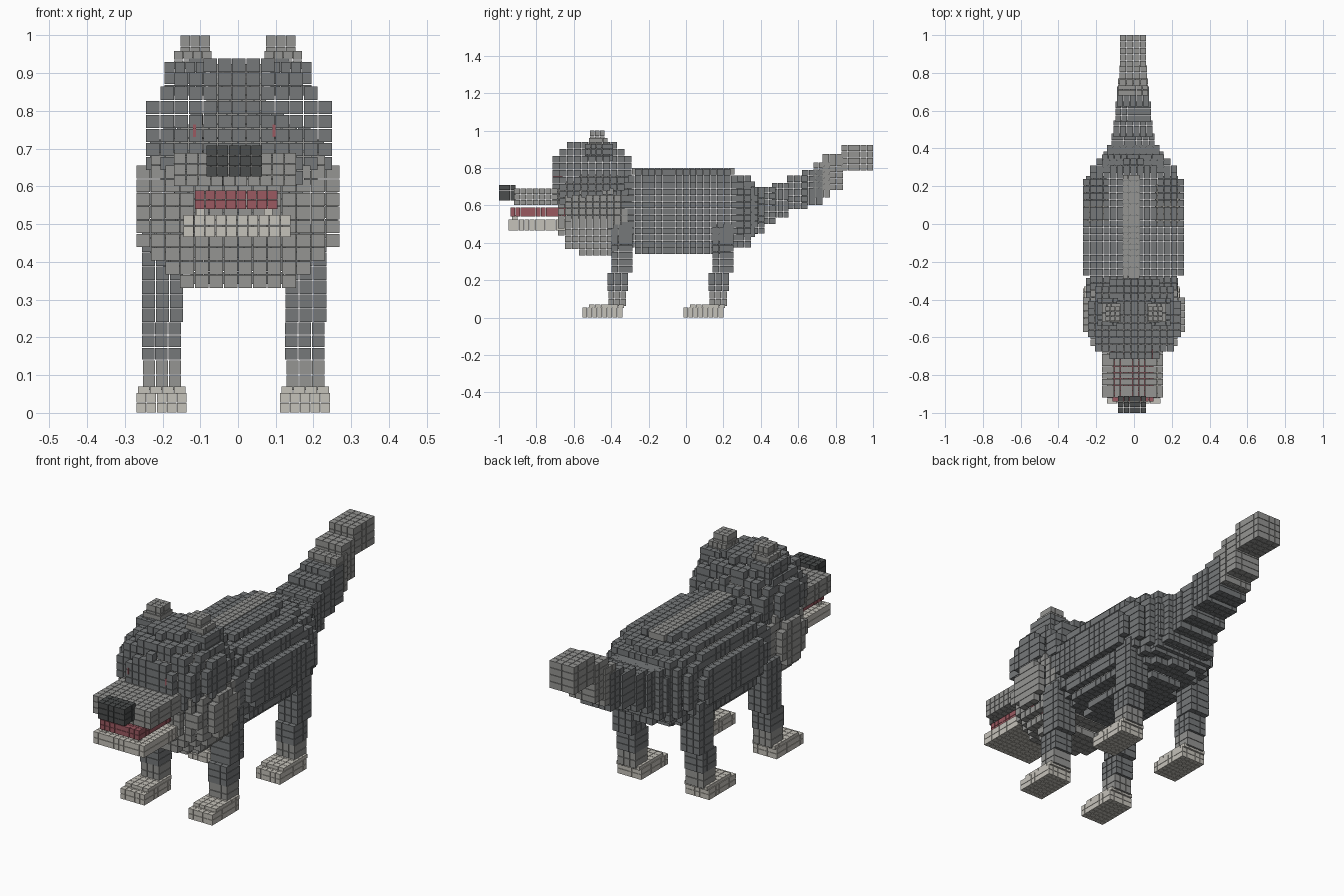
import bpy, bmesh
from mathutils import Matrix, Vector

if "Cube" in bpy.data.objects:
    bpy.data.objects.remove(bpy.data.objects["Cube"])

COLORS = {
    "dark": (0.18, 0.19, 0.195, 1), "mid": (0.30, 0.30, 0.29, 1),
    "light": (0.56, 0.54, 0.49, 1), "black": (0.07, 0.075, 0.075, 1),
    "red": (0.33, 0.10, 0.12, 1),
}
MATS = {}
for key, rgba in COLORS.items():
    MATS[key] = bpy.data.materials.new(key)
    MATS[key].diffuse_color = rgba


def voxels(name, color, lo, hi, pitch, inside=None):
    """Fill a box (or a shape inside it) with a shell of small separate cubes."""
    lo, hi = Vector(lo), Vector(hi)
    size = hi - lo
    n = [max(1, round(size[a] / pitch)) for a in range(3)]
    step = Vector([size[a] / n[a] for a in range(3)])
    cells = set()
    for i in range(n[0]):
        for j in range(n[1]):
            for k in range(n[2]):
                u = [2 * (c + 0.5) / m - 1 for c, m in zip((i, j, k), n)]
                if inside is None or inside(*u):
                    cells.add((i, j, k))
    bm = bmesh.new()
    scale = Matrix.Diagonal((*(step * 0.94), 1))
    for i, j, k in sorted(cells):
        around = ((i+1, j, k), (i-1, j, k), (i, j+1, k),
                  (i, j-1, k), (i, j, k+1), (i, j, k-1))
        if all(c in cells for c in around):
            continue
        centre = lo + Vector(((i + .5) * step.x, (j + .5) * step.y, (k + .5) * step.z))
        bmesh.ops.create_cube(bm, size=1, matrix=Matrix.Translation(centre) @ scale)
    mesh = bpy.data.meshes.new(name)
    bm.to_mesh(mesh)
    bm.free()
    mesh.materials.append(MATS[color])
    obj = bpy.data.objects.new(name, mesh)
    bpy.context.collection.objects.link(obj)
    return obj


def blob(p, q):
    """Rounded shape: exponent p across x/z, exponent q along y."""
    return lambda x, y, z: (abs(x)**p + abs(z)**p)**(q / p) + abs(y)**q <= 1


# Torso with a pale stripe along the spine
voxels("torso", "dark", (-.27, -.42, .34), (.265, .385, .795), .036, blob(2.3, 3.6))
voxels("back_stripe", "mid", (-.06, -.29, .765), (.03, .26, .80), .03)

# Head and neck ruff
voxels("head", "dark", (-.245, -.715, .53), (.25, -.29, .94), .0375, blob(2.2, 2.6))
voxels("neck_ruff", "mid", (-.27, -.685, .33), (.27, -.275, .765), .0375, blob(2.5, 2.6))

# Muzzle, mouth and nose
voxels("muzzle", "mid", (-.17, -.92, .60), (.155, -.62, .69), .0325)
voxels("mouth", "red", (-.115, -.94, .54), (.105, -.64, .59), .027)
voxels("lower_jaw", "light", (-.145, -.95, .465), (.14, -.64, .525), .029)
voxels("nose", "black", (-.085, -1.001, .625), (.065, -.91, .71), .03)
for side, x in (("left", -.1), ("right", .08)):
    voxels("tooth_" + side, "light", (x - .012, -.93, .522), (x + .012, -.90, .55), .03)
for side, x in (("left", -.115), ("right", .095)):
    voxels("eye_" + side, "red", (x - .004, -.715, .73), (x + .004, -.66, .765), .035)

# Ears, stepped toward the tip
for side, s in (("left", -1), ("right", 1)):
    for tier, a, b, y0, y1, z0, z1 in (
            ("base", .085, .195, -.54, -.39, .84, .93),
            ("middle", .07, .17, -.52, -.42, .91, .96),
            ("tip", .073, .153, -.515, -.435, .94, 1.001)):
        xs = sorted((s * a, s * b))
        voxels(f"ear_{tier}_{side}", "dark" if tier == "base" else "mid",
               (xs[0], y0, z0), (xs[1], y1, z1), .0275)

# Legs and paws
for side, x in (("left", -.2), ("right", .18)):
    for end, y in (("front", -.345), ("rear", .195)):
        part = f"{end}_{side}"
        voxels("upper_leg_" + part, "dark", (x-.055, y-.055, .24), (x+.055, y+.06, .50), .036)
        voxels("shin_" + part, "dark", (x-.056, y-.075, .14), (x+.05, y+.035, .24), .034)
        voxels("ankle_" + part, "mid", (x-.053, y-.07, .06), (x+.05, y+.025, .14), .034)
        voxels("paw_top_" + part, "light", (x-.066, y-.175, .05), (x+.062, y+.015, .07), .03)
        voxels("paw_" + part, "light", (x-.07, y-.21, 0), (x+.065, y+.005, .054), .027)

# Tail: overlapping blocks climbing to a pale tip (y0, y1, z0, z1, half width)
TAIL = [
    (.27, .37, .43, .73, .165), (.32, .42, .45, .70, .14), (.37, .48, .50, .70, .115),
    (.46, .55, .535, .72, .105), (.54, .65, .58, .76, .095), (.62, .73, .60, .79, .085),
    (.68, .77, .64, .83, .08), (.73, .84, .68, .875, .074), (.83, 1.001, .785, .925, .07),
]
for i, (y0, y1, z0, z1, w) in enumerate(TAIL):
    voxels(f"tail_{i + 1}", "dark" if i < 6 else "mid",
           (-w - .005, y0, z0), (w - .005, y1, z1), .033)

for m in bpy.data.materials:
    if m.users and not m.is_grease_pencil:
        m.use_nodes = True
        m.node_tree.nodes["Principled BSDF"].inputs["Base Color"].default_value = m.diffuse_color
